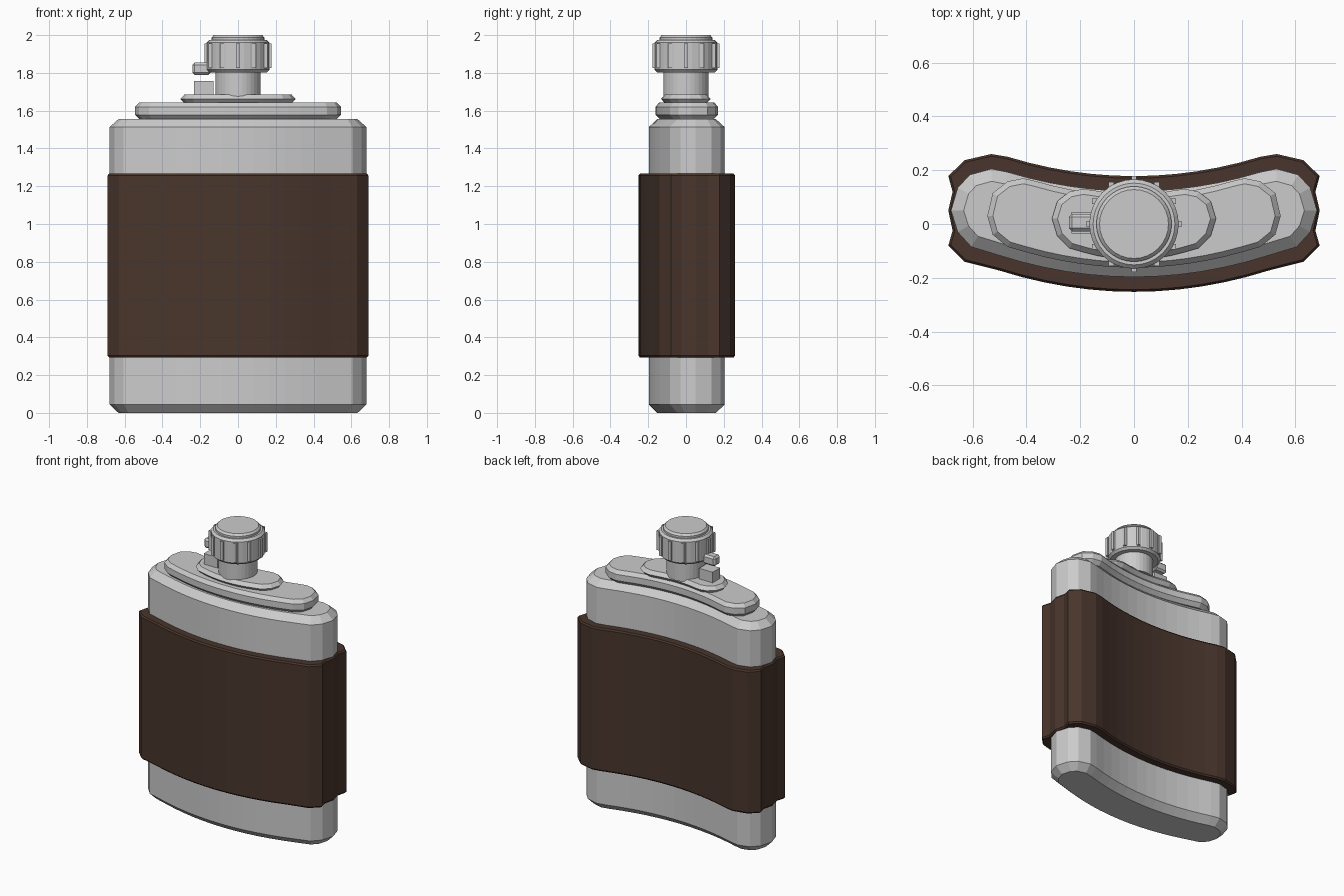
import bpy, bmesh, math
from mathutils import Vector, Matrix

if "Cube" in bpy.data.objects:
    bpy.data.objects.remove(bpy.data.objects["Cube"])

leather = bpy.data.materials.new("brown_leather")
leather.diffuse_color = (0.065, 0.036, 0.025, 1)
leather.use_nodes = True
leather.node_tree.nodes["Principled BSDF"].inputs["Base Color"].default_value = leather.diffuse_color


def finish(name, bm, mat=None):
    bmesh.ops.recalc_face_normals(bm, faces=bm.faces[:])
    me = bpy.data.meshes.new(name)
    bm.to_mesh(me)
    bm.free()
    ob = bpy.data.objects.new(name, me)
    bpy.context.collection.objects.link(ob)
    if mat:
        me.materials.append(mat)
    return ob


def outline(front_y, back_y, end, n=6):
    """Symmetric curved section: parabolic front and back, joined by end points."""
    def arc(y0, p):
        return [(p[0] * i / n, y0 + (p[1] - y0) * (i / n) ** 2) for i in range(n)]
    half = arc(front_y, end[0]) + end + arc(back_y, end[-1])[::-1]
    return half + [(-x, y) for x, y in half[-2:0:-1]]


def inset(loop, d):
    """Move every edge of a counter-clockwise loop inward by d."""
    out = []
    for i, p in enumerate(loop):
        p = Vector(p)
        a = (p - Vector(loop[i - 1])).normalized()
        b = (Vector(loop[(i + 1) % len(loop)]) - p).normalized()
        na, nb = Vector((-a.y, a.x)), Vector((-b.y, b.x))
        out.append(p + (na + nb) * d / (1 + na.dot(nb)))
    return out


def loft(name, loop, levels, mat=None):
    """Stack (z, inset) copies of a section into a closed solid."""
    bm = bmesh.new()
    rings = [[bm.verts.new((p[0], p[1], z)) for p in inset(loop, d)] for z, d in levels]
    for r0, r1 in zip(rings, rings[1:]):
        for i in range(len(r0)):
            j = (i + 1) % len(r0)
            bm.faces.new((r0[i], r0[j], r1[j], r1[i]))
    bm.faces.new(rings[0])
    bm.faces.new(rings[-1])
    return finish(name, bm, mat)


def circle(r, n=32):
    return [(r * math.cos(2 * math.pi * i / n), r * math.sin(2 * math.pi * i / n)) for i in range(n)]


def box(name, lo, hi, bevel=0):
    lo, hi = Vector(lo), Vector(hi)
    bm = bmesh.new()
    bmesh.ops.create_cube(bm, size=1, matrix=Matrix.Translation((lo + hi) / 2) @ Matrix.Diagonal((*(hi - lo), 1)))
    if bevel:
        bmesh.ops.bevel(bm, geom=bm.edges[:], offset=bevel, segments=1, affect='EDGES')
    return finish(name, bm)


# Curved metal flask body
body = outline(-0.197, 0.122, [(0.5, -0.117), (0.605, -0.085), (0.655, -0.03), (0.68, 0.05),
                               (0.655, 0.135), (0.61, 0.183), (0.53, 0.205), (0.47, 0.193)])
loft("flask_body", body, [(0, 0.045), (0.045, 0), (1.513, 0), (1.555, 0.045)])

# Leather wrap with a shallow groove down each side
wrap = outline(-0.252, 0.178, [(0.5, -0.173), (0.63, -0.14), (0.69, -0.08), (0.674, -0.025), (0.69, 0.05),
                               (0.674, 0.12), (0.69, 0.178), (0.63, 0.237), (0.53, 0.26), (0.47, 0.25)])
loft("leather_wrap", wrap, [(0.293, 0.008), (0.303, 0), (1.257, 0), (1.267, 0.008)], leather)

# Stepped shoulder plates
shoulder = outline(-0.162, 0.105, [(0.4, -0.105), (0.47, -0.085), (0.525, -0.04), (0.545, 0.03),
                                   (0.525, 0.115), (0.47, 0.158), (0.41, 0.17), (0.36, 0.158)])
loft("shoulder_plate", shoulder, [(1.553, 0.025), (1.578, 0), (1.62, 0), (1.643, 0.02)])
collar = outline(-0.132, 0.11, [(0.18, -0.107), (0.24, -0.09), (0.285, -0.045), (0.305, 0.02),
                                (0.285, 0.085), (0.24, 0.12), (0.19, 0.13), (0.15, 0.125)], 4)
loft("neck_collar", collar, [(1.638, 0.022), (1.662, 0), (1.685, 0.02)])

# Neck and screw cap
loft("neck", circle(0.12), [(1.67, 0), (1.82, 0)])
loft("cap", circle(0.166), [(1.803, 0.014), (1.817, 0), (1.96, 0), (1.974, 0.014)])
loft("cap_top", circle(0.14), [(1.97, 0), (1.987, 0), (2.0, 0.012)])

# Grip ribs around the cap
for i in range(12):
    a = math.tau * i / 12
    x, y = 0.168 * math.cos(a), 0.168 * math.sin(a)
    box(f"cap_rib_{i + 1}", (x - 0.01, y - 0.01, 1.825), (x + 0.01, y + 0.01, 1.955))

# Hinge for the captive cap
box("hinge_base", (-0.232, -0.035, 1.68), (-0.13, 0.045, 1.757))
box("hinge_lug", (-0.242, -0.027, 1.79), (-0.145, 0.038, 1.855), 0.012)
